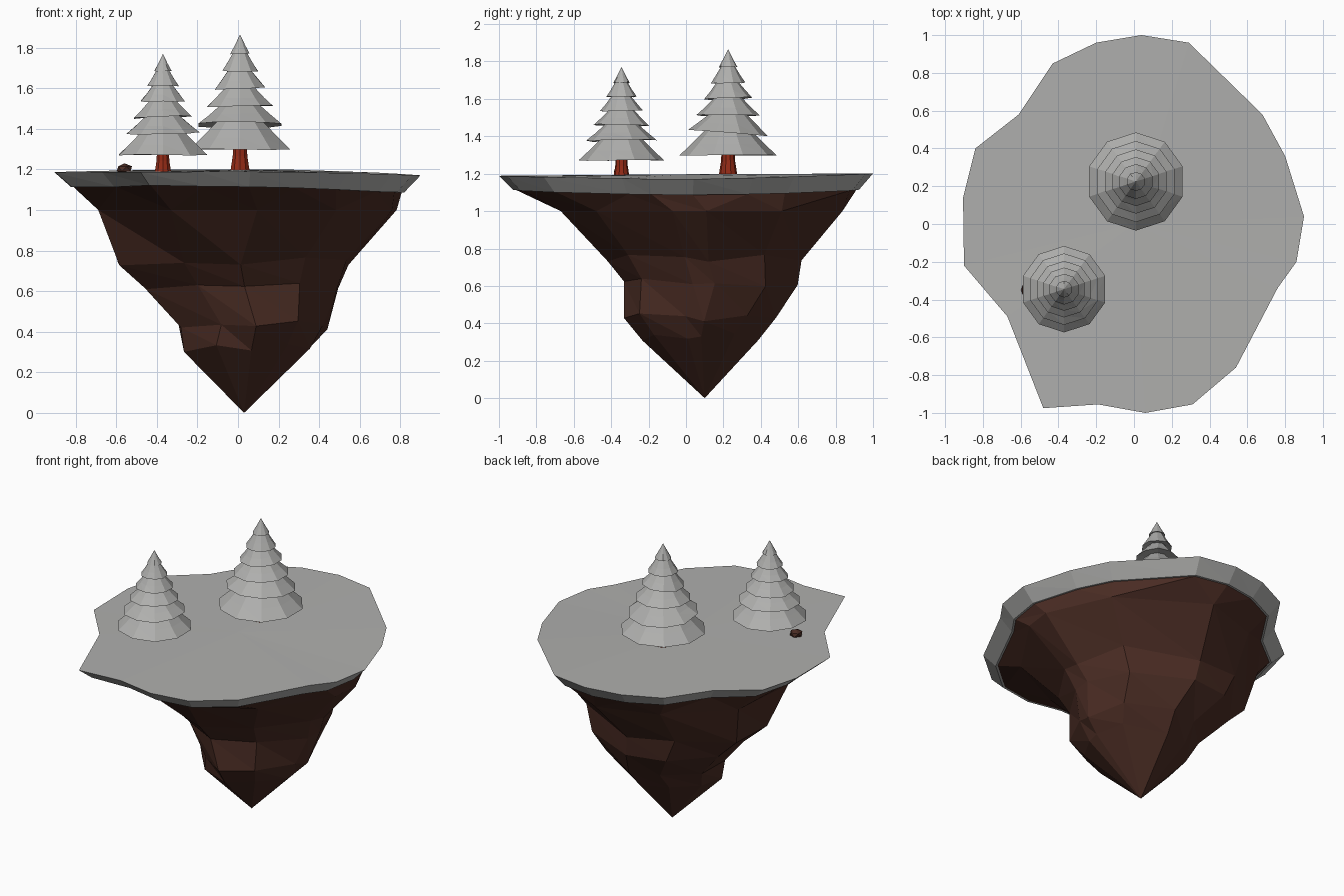
import bpy, bmesh, math, random
from mathutils import Vector, Matrix

if "Cube" in bpy.data.objects:
    bpy.data.objects.remove(bpy.data.objects["Cube"])

random.seed(7)


def material(name, rgb):
    m = bpy.data.materials.new(name)
    m.diffuse_color = (*rgb, 1)
    m.use_nodes = True
    m.node_tree.nodes["Principled BSDF"].inputs["Base Color"].default_value = m.diffuse_color
    return m


GREY = material("pale grey", (0.43, 0.43, 0.42))
EARTH = material("dark brown", (0.068, 0.025, 0.017))
BARK = material("red brown", (0.30, 0.024, 0.008))


def finish(bm, name, mat):
    bmesh.ops.remove_doubles(bm, verts=bm.verts, dist=0.0005)
    bmesh.ops.recalc_face_normals(bm, faces=bm.faces)
    me = bpy.data.meshes.new(name)
    bm.to_mesh(me)
    bm.free()
    me.materials.append(mat)
    ob = bpy.data.objects.new(name, me)
    bpy.context.collection.objects.link(ob)
    return ob


def skin(bm, rings, top=None, bottom=None):
    """Join rings of points (top to bottom) and fan to end points."""
    loops = [[bm.verts.new(p) for p in r] for r in rings]
    n = len(loops[0])
    for a, b in zip(loops, loops[1:]):
        for i in range(n):
            j = (i + 1) % n
            bm.faces.new((a[i], b[i], b[j]))
            bm.faces.new((a[i], b[j], a[j]))
    for loop, tip in ((loops[0], top), (loops[-1], bottom)):
        if tip is not None:
            t = bm.verts.new(tip)
            for i in range(n):
                bm.faces.new((loop[i], loop[(i + 1) % n], t))


# Island outline seen from above
OUT = [(.90, .04), (.80, .36), (.68, .58), (.29, .96), (.04, 1.0), (-.20, .96),
       (-.43, .85), (-.61, .58), (-.84, .40), (-.905, .14), (-.90, -.22),
       (-.67, -.49), (-.48, -.975), (-.19, -.955), (.06, -1.0), (.31, -.955),
       (.54, -.76), (.76, -.34), (.86, -.20)]


def under(k):
    """Outline at the underside of the slab, scaled by k."""
    return [(x * .91 * k, y * .925 * k, 1.10 - .015 * x + .015 * y * y) for x, y in OUT]


# Ground slab with a sloping rim and a narrow lip below
rim = [(x, y, 1.195 + .006 * y - (.03 if x > 0 else .012) * x * x) for x, y in OUT]
bm = bmesh.new()
skin(bm, [rim, under(1), under(.985)], (0, 0, 1.197))
finish(bm, "ground_slab", GREY)

# Rock underside: z, x range, y range, roundness of each level
LEVELS = [(1.0, -.70, .79, -.67, .83, .3), (.75, -.61, .56, -.43, .63, .9),
          (.62, -.49, .49, -.34, .61, 1), (.43, -.30, .43, -.33, .49, 1),
          (.32, -.28, .37, -.24, .38, 1)]
PULL = {8: 1.05, 10: .95, 12: .83}      # the front left side is cut back
rings = [under(.985)]
for z, x0, x1, y0, y1, rnd in LEVELS:
    ring = []
    for i in range(0, len(OUT), 2):
        u = Vector((OUT[i][0] / .9, OUT[i][1]))
        u = u.lerp(u.normalized(), rnd) * random.uniform(.97, 1.03)
        if .4 < z < .9:
            u *= PULL.get(i, 1)
        p = ((x0 + x1) / 2 + u.x * (x1 - x0) / 2,
             (y0 + y1) / 2 + u.y * (y1 - y0) / 2,
             z + (random.uniform(-.025, .025) if z < .9 else 0))
        ring += [p, p]          # doubled points merge into larger facets
    rings.append(ring[:len(OUT)])
bm = bmesh.new()
skin(bm, rings, None, (.03, .10, 0))
bmesh.ops.dissolve_degenerate(bm, dist=0.0005, edges=bm.edges)
finish(bm, "rock_underside", EARTH)


# Trees: stacked skirts on a flared trunk
# each tier: bottom z, bottom radius, top z, top radius (from the ground up)
TIERS = [(.105, .26, .25, .11), (.225, .215, .335, .085), (.315, .17, .42, .065),
         (.405, .13, .505, .05), (.49, .092, .59, .03), (.575, .05, .67, 0)]


def circle(r, z, n=10, turn=math.pi / 2, wave=0.0):
    return [(r * math.cos(turn + i * math.tau / n), r * math.sin(turn + i * math.tau / n),
             z + random.uniform(-wave, wave)) for i in range(n)]


def tree(name, x, y, z, s):
    place = Matrix.Translation((x, y, z)) @ Matrix.Scale(s, 4)
    bm = bmesh.new()
    for k, (z0, r0, z1, r1) in enumerate(TIERS):
        part = bmesh.new()
        mid = circle(r0 * .58 + r1 * .42, z0 + (z1 - z0) * .40)
        rows = [mid, circle(r0, z0, wave=.004)]
        if r1:
            rows.insert(0, circle(r1, z1))
        skin(part, rows, (0, 0, z1), (0, 0, z0 + .02))
        # slight lean of the middle skirts
        lean = Matrix.Rotation(random.uniform(-.08, .08) if 0 < k < 5 else 0, 4,
                               Vector((random.uniform(-1, 1), random.uniform(-1, 1), 0)))
        c = Matrix.Translation((0, 0, z0))
        part.transform(c @ lean @ c.inverted())
        me = bpy.data.meshes.new("tmp")
        part.to_mesh(me)
        part.free()
        bm.from_mesh(me)
        bpy.data.meshes.remove(me)
    bm.transform(place)
    finish(bm, name + "_foliage", GREY)
    bm = bmesh.new()
    skin(bm, [circle(.034, .14), circle(.038, .07), circle(.05, -.005)],
         (0, 0, .14), (0, 0, -.005))
    bm.transform(place)
    finish(bm, name + "_trunk", BARK)


tree("tall_tree", .01, .225, 1.195, 1.0)
tree("short_tree", -.37, -.345, 1.18, .88)

# Small stone beside the short tree
bm = bmesh.new()
bmesh.ops.create_icosphere(bm, subdivisions=1, radius=.042)
for v in bm.verts:
    v.co.z *= .65
bm.transform(Matrix.Translation((-.56, -.35, 1.203)))
finish(bm, "small_stone", EARTH)
